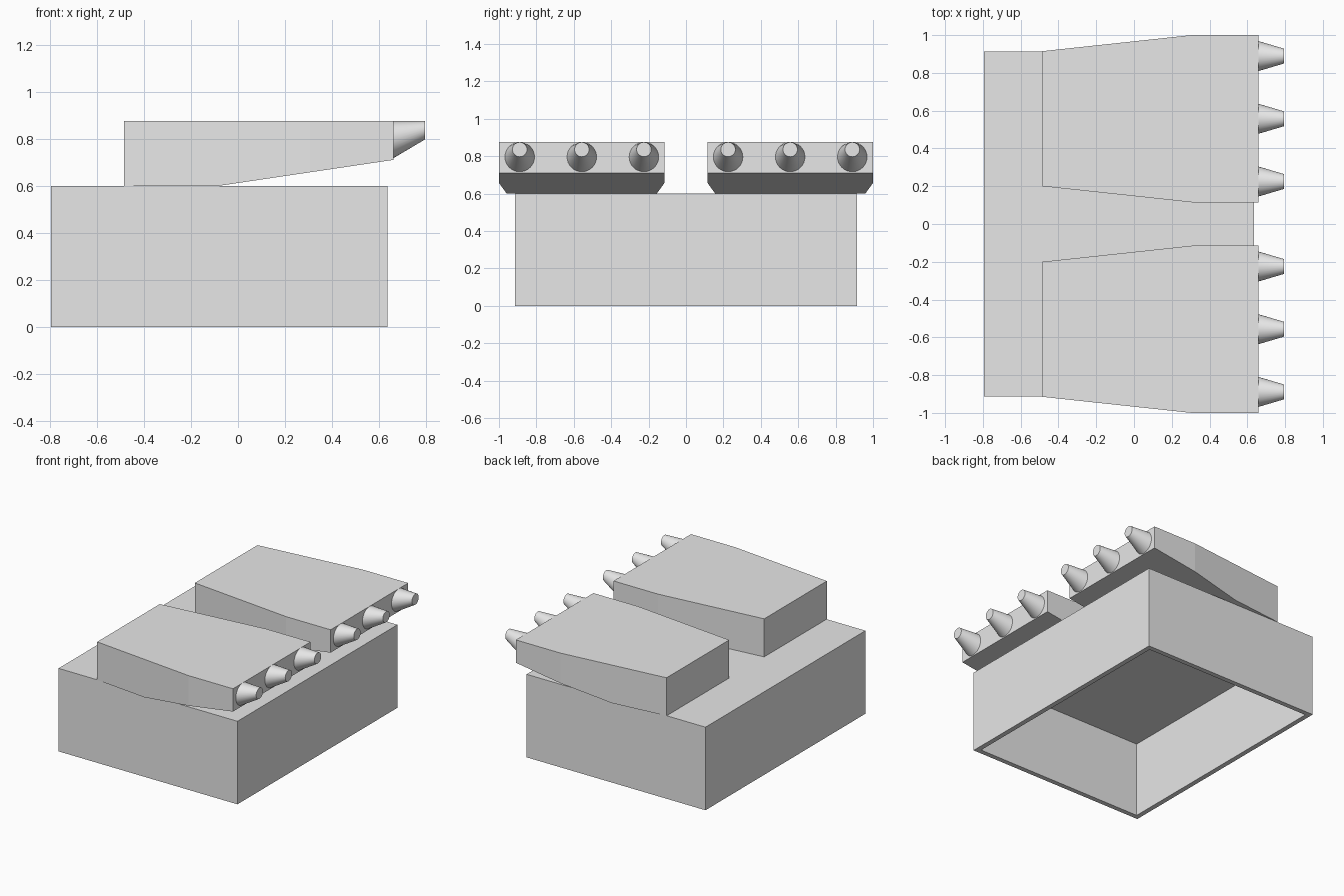
import bpy, bmesh, math
from mathutils import Matrix, Vector

cube = bpy.data.objects.get("Cube")
if cube:
    bpy.data.objects.remove(cube, do_unlink=True)

grey = bpy.data.materials.new("plain grey")
grey.use_nodes = True
colour = (0.8, 0.8, 0.8, 1)
grey.diffuse_color = colour
grey.node_tree.nodes["Principled BSDF"].inputs["Base Color"].default_value = colour


def finish(name, bm, smooth=False):
    """Turn a bmesh into a grey object."""
    bmesh.ops.recalc_face_normals(bm, faces=bm.faces)
    mesh = bpy.data.meshes.new(name)
    bm.to_mesh(mesh)
    bm.free()
    mesh.materials.append(grey)
    obj = bpy.data.objects.new(name, mesh)
    bpy.context.collection.objects.link(obj)
    if smooth:
        bpy.ops.object.select_all(action='DESELECT')
        obj.select_set(True)
        bpy.context.view_layer.objects.active = obj
        bpy.ops.object.shade_smooth_by_angle(angle=math.radians(40))
    return obj


def prism(outline, z0, z1):
    """Extrude a plan outline between two heights; returns bmesh and bottom face."""
    bm = bmesh.new()
    bottom = bm.faces.new([bm.verts.new((x, y, z0)) for x, y in outline])
    ret = bmesh.ops.extrude_face_region(bm, geom=[bottom], use_keep_orig=True)
    top = [v for v in ret["geom"] if isinstance(v, bmesh.types.BMVert)]
    bmesh.ops.translate(bm, verts=top, vec=(0, 0, z1 - z0))
    bmesh.ops.recalc_face_normals(bm, faces=bm.faces)
    return bm, bottom


LEFT, RIGHT, HALF = -0.795, 0.635, 0.913
DECK, TOP, WALL = 0.6, 0.875, 0.05
NOSE = 0.66

# Open-bottomed base box
bm, bottom = prism([(LEFT, -HALF), (RIGHT, -HALF), (RIGHT, HALF), (LEFT, HALF)], 0, DECK)
bmesh.ops.inset_region(bm, faces=[bottom], thickness=WALL)
ret = bmesh.ops.extrude_discrete_faces(bm, faces=[bottom])
bmesh.ops.translate(bm, verts=ret["faces"][0].verts, vec=(0, 0, DECK - WALL))
finish("base_box", bm)

for side, label in ((-1, "front"), (1, "rear")):
    # Flared pod with a sloping underside
    outline = [(-0.485, 0.2), (0.305, 0.115), (NOSE, 0.115),
               (NOSE, 1), (0.305, 1), (-0.485, 0.915)]
    bm, _ = prism([(x, side * y) for x, y in outline], DECK, TOP)
    slope = Vector((NOSE + 0.08, 0, 0.11))
    ret = bmesh.ops.bisect_plane(bm, geom=bm.verts[:] + bm.edges[:] + bm.faces[:],
                                 plane_co=(-0.08, 0, DECK),
                                 plane_no=(slope.z, 0, -slope.x), clear_outer=True)
    bmesh.ops.holes_fill(bm, edges=[e for e in bm.edges if e.is_boundary], sides=0)
    finish(label + "_pod", bm)

    # Skewed nozzles, flush with the pod top
    for i in range(3):
        bm = bmesh.new()
        length, wide, narrow = 0.135, 0.079, 0.039
        bmesh.ops.create_cone(bm, cap_ends=True, segments=32, radius1=wide,
                              radius2=narrow, depth=length,
                              matrix=Matrix.Rotation(math.pi / 2, 4, 'Y'))
        tip = [v for v in bm.verts if v.co.x > 0]
        bmesh.ops.translate(bm, verts=tip, vec=(0, 0, wide - narrow))
        bmesh.ops.translate(bm, verts=bm.verts,
                            vec=(NOSE + length / 2, side * (0.225 + 0.332 * i), TOP - wide))
        finish(f"{label}_nozzle_{i + 1}", bm, smooth=True)
